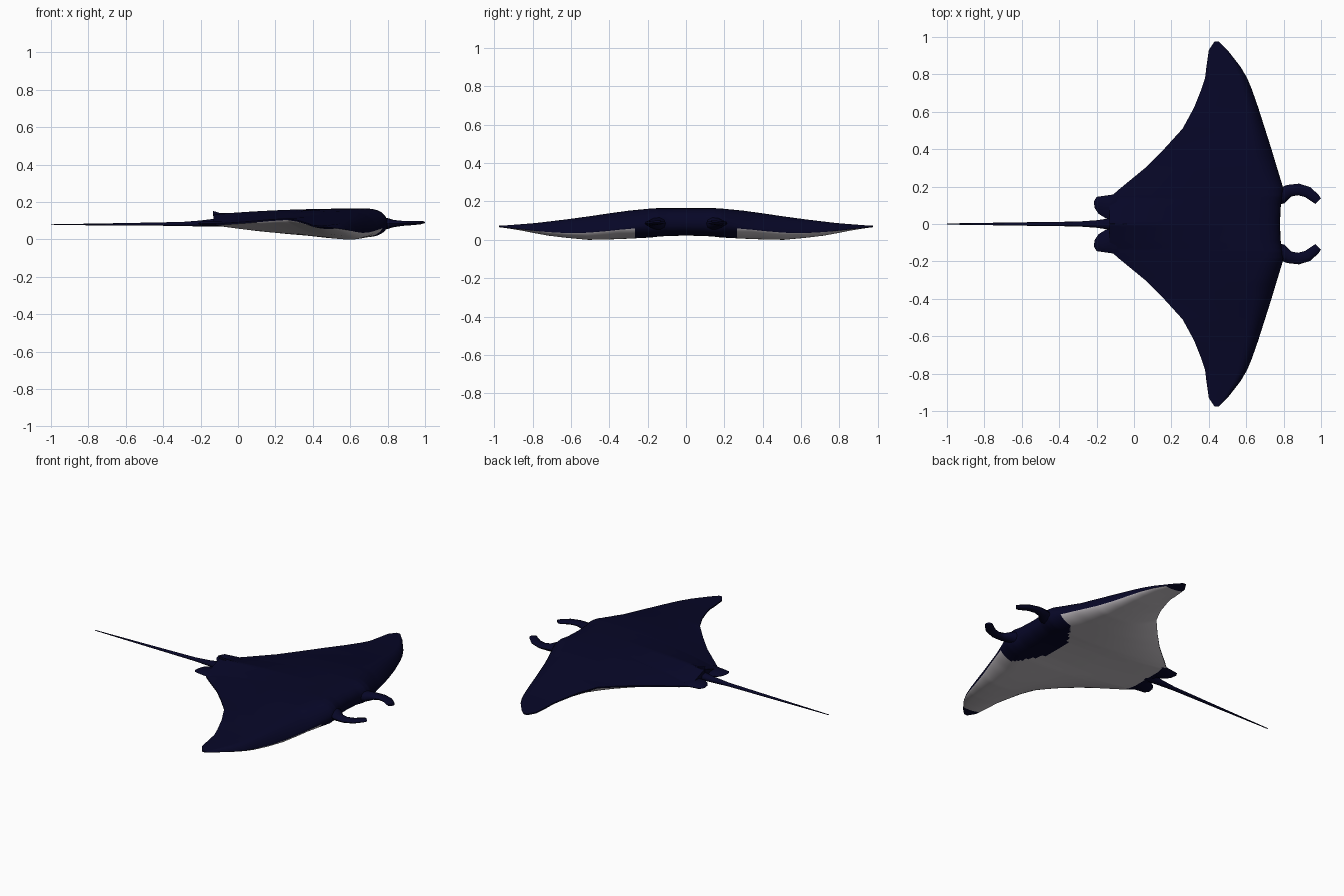
import bpy, bmesh, math
from mathutils import Vector

if "Cube" in bpy.data.objects:
    bpy.data.objects.remove(bpy.data.objects["Cube"])


def material(name, rgb):
    m = bpy.data.materials.new(name)
    m.diffuse_color = (*rgb, 1)
    m.use_nodes = True
    m.node_tree.nodes["Principled BSDF"].inputs["Base Color"].default_value = m.diffuse_color
    return m


NAVY = material("dark navy skin", (0.002, 0.002, 0.02))
PALE = material("pale belly", (0.52, 0.49, 0.52))


def finish(name, bm, mats=(NAVY,), angle=50):
    bmesh.ops.remove_doubles(bm, verts=bm.verts, dist=0.0002)
    bmesh.ops.recalc_face_normals(bm, faces=bm.faces)
    me = bpy.data.meshes.new(name)
    bm.to_mesh(me)
    bm.free()
    for m in mats:
        me.materials.append(m)
    ob = bpy.data.objects.new(name, me)
    bpy.context.collection.objects.link(ob)
    bpy.context.view_layer.objects.active = ob
    ob.select_set(True)
    bpy.ops.object.shade_smooth_by_angle(angle=math.radians(angle))
    ob.select_set(False)
    return ob


# Body and wings: span stations (y, front x, rear x, front z, top z, bottom z, rear z)
HALF = [
    (0.00, 0.78, -0.13, 0.090, 0.165, 0.022, 0.080),
    (0.10, 0.785, -0.13, 0.090, 0.165, 0.020, 0.080),
    (0.15, 0.797, -0.12, 0.088, 0.165, 0.016, 0.080),
    (0.185, 0.80, -0.08, 0.082, 0.163, 0.012, 0.082),
    (0.30, 0.765, 0.06, 0.062, 0.152, 0.006, 0.092),
    (0.40, 0.735, 0.16, 0.050, 0.138, 0.002, 0.101),
    (0.51, 0.70, 0.26, 0.040, 0.122, 0.000, 0.108),
    (0.62, 0.665, 0.32, 0.037, 0.107, 0.010, 0.098),
    (0.72, 0.63, 0.36, 0.042, 0.095, 0.022, 0.086),
    (0.78, 0.605, 0.38, 0.047, 0.088, 0.033, 0.080),
    (0.84, 0.57, 0.387, 0.053, 0.083, 0.045, 0.076),
    (0.93, 0.50, 0.40, 0.063, 0.076, 0.060, 0.072),
    (0.975, 0.455, 0.43, 0.068, 0.073, 0.066, 0.070),
]
CHORD = 40
SUB = 7


def height(t, y, front, peak, rear):
    """Blunt nose at the head, sharp leading edge on the wings."""
    k = min(1, max(0, (abs(y) - 0.15) / 0.2))
    a, e = 0.13 + 0.09 * k, 0.45 + 0.3 * k
    if t < a:
        return front + (peak - front) * (1 - (1 - t / a) ** 2.5) ** e
    u = (t - a) / (1 - a)
    return rear + (peak - rear) * (1 - u ** 2.2)


def is_dark_below(c):
    y = abs(c.y)
    head = y < 0.26 and c.x > 0.58 + 0.7 * max(0, y - 0.1)
    return head or y > 0.9 or c.x < -0.09


def make_body():
    half = []
    for p, q in zip(HALF, HALF[1:]):
        for k in range(SUB):
            half.append([a + (b - a) * k / SUB for a, b in zip(p, q)])
    half.append(list(HALF[-1]))
    stations = [[-s[0]] + s[1:] for s in reversed(half[1:])] + half
    bm = bmesh.new()
    rows = []
    for y, xf, xr, zf, zt, zb, zr in stations:
        ridge = 0.05 * max(0, 1 - abs(y) / 0.14)  # back ridge running to the tail
        top, low = [], []
        for i in range(CHORD + 1):
            t = (i / CHORD) ** 1.6
            x = xf + (xr - xf) * t
            top.append(bm.verts.new((x, y, height(t, y, zf, zt, zr + ridge + 0.004))))
            low.append(bm.verts.new((x, y, height(t, y, zf, zb, zr - 0.004))))
        rows.append((top, low))
    for a, b in zip(rows, rows[1:]):
        for side in (0, 1):
            for i in range(CHORD):
                f = bm.faces.new((a[side][i], a[side][i + 1], b[side][i + 1], b[side][i]))
                if side and i > 0 and not is_dark_below(f.calc_center_median()):
                    f.material_index = 1
        bm.faces.new((a[0][-1], a[1][-1], b[1][-1], b[0][-1]))
    for top, low in (rows[0], rows[-1]):
        bm.faces.new(top + low[:0:-1])
    finish("body_and_wings", bm, (NAVY, PALE), 60)


def loft(name, path, sides=10):
    """Elliptical tube along (x, y, z, half width, half height)."""
    bm = bmesh.new()
    rings = []
    for i, (x, y, z, w, h) in enumerate(path):
        p, q = path[max(i - 1, 0)], path[min(i + 1, len(path) - 1)]
        d = Vector((q[0] - p[0], q[1] - p[1], 0)).normalized()
        n = Vector((-d.y, d.x, 0))
        ring = []
        for k in range(sides):
            a = 2 * math.pi * k / sides
            co = Vector((x, y, z)) + n * w * math.cos(a) + Vector((0, 0, h * math.sin(a)))
            ring.append(bm.verts.new(co))
        rings.append(ring)
    for a, b in zip(rings, rings[1:]):
        for k in range(sides):
            j = (k + 1) % sides
            bm.faces.new((a[k], a[j], b[j], b[k]))
    bm.faces.new(rings[0])
    bm.faces.new(rings[-1])
    finish(name, bm)


def lens(name, outline, bulge):
    """Flat outline swollen at the middle on both sides."""
    bm = bmesh.new()
    pts = [Vector(p) for p in outline]
    mid = sum(pts, Vector()) / len(pts)
    off = Vector(bulge)
    edge = [bm.verts.new(p) for p in pts]
    for s in (1, -1):
        inner = [bm.verts.new(p.lerp(mid, 0.4) + off * s) for p in pts]
        for k in range(len(pts)):
            j = (k + 1) % len(pts)
            bm.faces.new((edge[k], edge[j], inner[j], inner[k]))
        bm.faces.new(inner)
    finish(name, bm)


make_body()

# Tail whip
loft("tail", [(-0.08, 0, 0.092, 0.036, 0.024), (-0.13, 0, 0.089, 0.030, 0.022),
              (-0.20, 0, 0.085, 0.020, 0.017), (-0.30, 0, 0.083, 0.013, 0.011),
              (-0.60, 0, 0.081, 0.009, 0.007), (-1.0, 0, 0.079, 0.003, 0.002)])

# Small dorsal fin at the tail root
lens("dorsal_fin", [(0.02, 0, 0.142), (-0.10, 0, 0.142), (-0.135, 0, 0.153),
                    (-0.13, 0, 0.10), (0.02, 0, 0.12)], (0, 0.006, 0))

# Head horns and pelvic fins, one on each side
for s, side in ((1, "left"), (-1, "right")):
    horn = [(0.74, 0.14, 0.085, 0.045, 0.038), (0.79, 0.15, 0.085, 0.042, 0.032),
            (0.83, 0.178, 0.085, 0.033, 0.020), (0.88, 0.185, 0.086, 0.031, 0.014),
            (0.93, 0.170, 0.088, 0.030, 0.012), (0.97, 0.137, 0.090, 0.025, 0.010),
            (0.985, 0.122, 0.091, 0.021, 0.007)]
    loft("head_horn_" + side, [(x, y * s, z, w, h) for x, y, z, w, h in horn])
    fin = [(-0.06, 0.165), (-0.13, 0.155), (-0.20, 0.145), (-0.215, 0.12), (-0.21, 0.085),
           (-0.19, 0.055), (-0.15, 0.03), (-0.06, 0.03)]
    lens("pelvic_fin_" + side, [(x, y * s, 0.085) for x, y in fin], (0, 0, 0.014))
